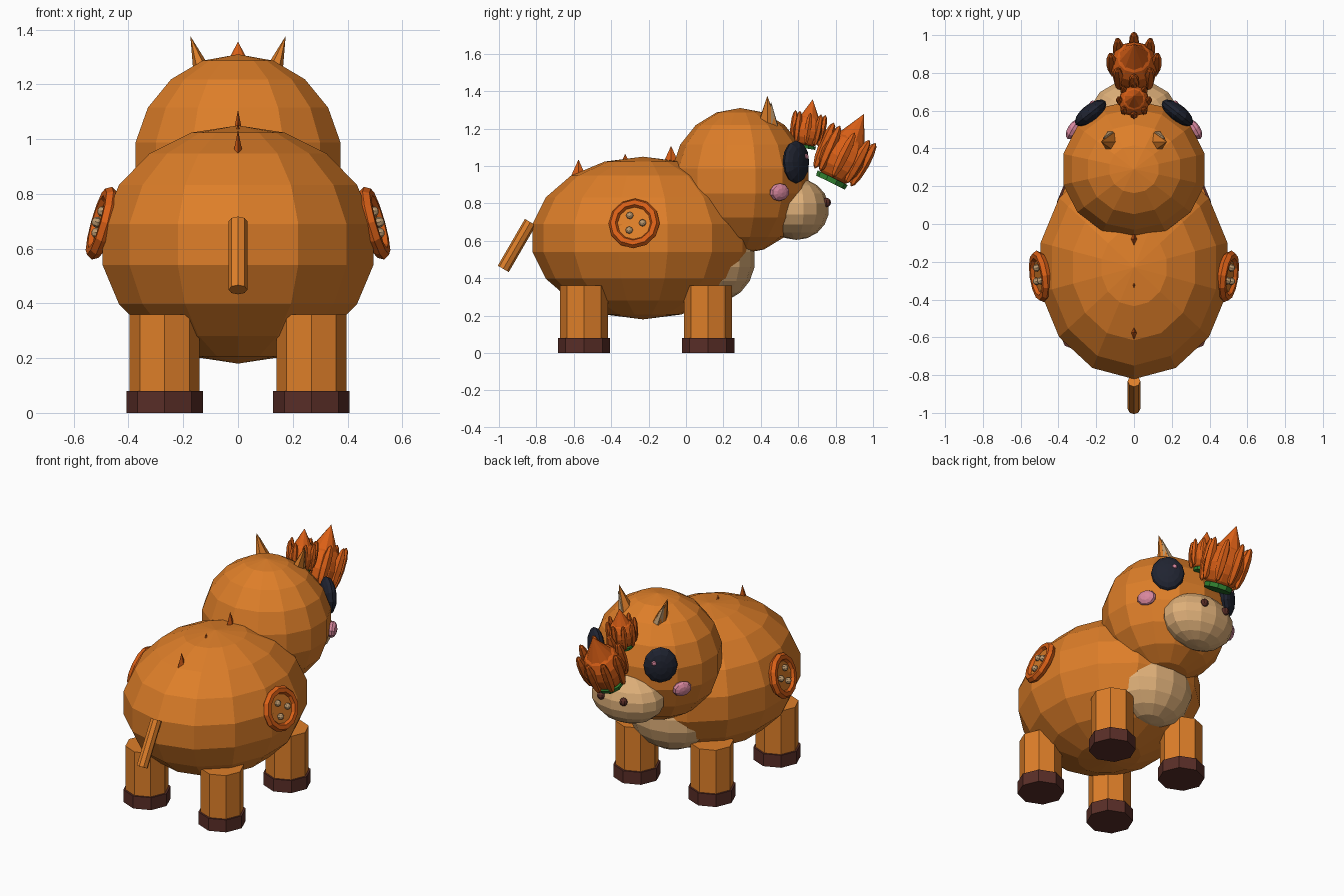
import bpy, bmesh, math
from mathutils import Matrix, Vector

cube = bpy.data.objects.get("Cube")
if cube:
    bpy.data.objects.remove(cube, do_unlink=True)


def material(name, rgb):
    m = bpy.data.materials.new(name)
    m.use_nodes = True
    m.diffuse_color = (*rgb, 1)
    m.node_tree.nodes["Principled BSDF"].inputs["Base Color"].default_value = (*rgb, 1)
    return m


ORANGE = material("warm orange", (0.73, 0.21, 0.022))
BRIGHT = material("bright orange", (0.7, 0.115, 0.008))
CREAM = material("cream", (0.73, 0.43, 0.19))
TAN = material("tan", (0.5, 0.32, 0.16))
BROWN = material("dark brown", (0.1, 0.027, 0.02))
NAVY = material("navy black", (0.014, 0.017, 0.03))
PINK = material("pink", (0.68, 0.24, 0.34))
GREEN = material("leaf green", (0.03, 0.22, 0.03))


def place(loc, axis=(0, 0, 1), scale=(1, 1, 1)):
    """Matrix that puts local z along the axis, scaled in the local frame."""
    axis = Vector(axis)
    upright = abs(axis.x) < 1e-6 and abs(axis.y) < 1e-6
    rot = Matrix() if upright else axis.to_track_quat('Z', 'Y').to_matrix().to_4x4()
    return Matrix.Translation(loc) @ rot @ Matrix.Diagonal((*scale, 1))


def finish(name, bm, mat, matrix):
    bm.transform(matrix)
    bmesh.ops.recalc_face_normals(bm, faces=bm.faces)
    mesh = bpy.data.meshes.new(name)
    bm.to_mesh(mesh)
    bm.free()
    mesh.materials.append(mat)
    ob = bpy.data.objects.new(name, mesh)
    bpy.context.collection.objects.link(ob)
    return ob


def ball(name, mat, matrix, segs=14, rings=9):
    bm = bmesh.new()
    bmesh.ops.create_uvsphere(bm, u_segments=segs, v_segments=rings, radius=1)
    return finish(name, bm, mat, matrix)


def cone(name, mat, matrix, r1=1, r2=0, segs=8):
    """Cone or cylinder from local z 0 to 1."""
    bm = bmesh.new()
    bmesh.ops.create_cone(bm, cap_ends=True, segments=segs, radius1=r1, radius2=r2, depth=1)
    bmesh.ops.translate(bm, verts=bm.verts, vec=(0, 0, 0.5))
    return finish(name, bm, mat, matrix)


def ring(name, mat, matrix, major, minor, segs=12, sides=6):
    bm = bmesh.new()
    loops = []
    for i in range(segs):
        turn = Matrix.Rotation(math.tau * i / segs, 4, 'Z')
        loops.append([bm.verts.new(turn @ Vector((major + minor * math.cos(math.tau * j / sides), 0,
                                                  minor * math.sin(math.tau * j / sides))))
                      for j in range(sides)])
    for i in range(segs):
        a, b = loops[i - 1], loops[i]
        for j in range(sides):
            bm.faces.new((a[j - 1], b[j - 1], b[j], a[j]))
    return finish(name, bm, mat, matrix)


# Body, head, muzzle and chest
ball("body", ORANGE, place((0, -0.23, 0.615), scale=(0.515, 0.6, 0.435)))
ball("head", ORANGE, place((0, 0.29, 0.92), scale=(0.39, 0.37, 0.39)))
ball("muzzle", CREAM, place((0, 0.59, 0.77), scale=(0.235, 0.175, 0.165)))
ball("chest_patch", CREAM, place((0, 0.15, 0.5), scale=(0.27, 0.22, 0.23)))

# Tail
tail_axis = Vector((0, -0.145, -0.25))
cone("tail", ORANGE, place((0, -0.832, 0.7), tail_axis, (0.034, 0.034, tail_axis.length)), 1, 1)

# Back spikes
for label, y, tip in (("rear", -0.575, 1.035), ("middle", -0.325, 1.066), ("front", -0.08, 1.108)):
    cone("back_spike_" + label, BRIGHT, place((0, y, tip - 0.1), scale=(0.02, 0.045, 0.1)), segs=4)

for s, side in ((1, "left"), (-1, "right")):
    # Legs and hooves
    for y, end in ((0.118, "head_end"), (-0.545, "tail_end")):
        cone(f"leg_{end}_{side}", ORANGE, place((s * 0.268, y, 0.04), scale=(0.128, 0.128, 0.32)), 1, 1)
        cone(f"hoof_{end}_{side}", BROWN, place((s * 0.268, y, 0), scale=(0.14, 0.14, 0.08)), 1, 1)

    # Ears with inner ear
    ear_axis = (s * 0.05, 0, 0.15)
    cone("ear_" + side, ORANGE, place((s * 0.122, 0.435, 1.22), ear_axis, (0.058, 0.04, 0.165)), segs=6)
    cone("inner_ear_" + side, TAN, place((s * 0.124, 0.455, 1.22), ear_axis, (0.04, 0.03, 0.13)), segs=6)

    # Eyes, glints, cheeks and nostrils
    eye_axis = Vector((s * 0.62, 0.79, 0)).normalized()
    ball("eye_" + side, NAVY, place((s * 0.23, 0.588, 1.022), eye_axis, (0.1, 0.115, 0.045)), 12, 8)
    ball("eye_glint_" + side, PINK,
         place((s * 0.222, 0.642, 1.05), eye_axis, (0.017, 0.017, 0.01)), 6, 4)
    ball("cheek_" + side, PINK, place((s * 0.322, 0.5, 0.86), (s * 0.85, 0.5, -0.1), (0.06, 0.048, 0.03)), 10, 6)
    ball("nostril_" + side, BROWN, place((s * 0.08, 0.75, 0.805), scale=(0.025,) * 3), 8, 6)

    # Flank button: rim, disc and three studs
    base = place((s * 0.497, -0.277, 0.693), (s * 0.95, -0.14, 0.27))
    ring("button_rim_" + side, BRIGHT, base, 0.112, 0.026)
    cone("button_disc_" + side, ORANGE, base @ place((0, 0, -0.02), scale=(0.1, 0.1, 0.025)), 1, 1, 12)
    for i in range(3):
        a = math.tau * i / 3
        spot = (s * 0.047 * math.cos(a), 0.047 * math.sin(a), 0.012)
        ball(f"button_stud_{i}_{side}", TAN, base @ place(spot, scale=(0.02,) * 3), 8, 6)


def flower(name, loc, axis, size):
    """Closed bud: bulb, ring of petals, pointed tip and green collar; unit height."""
    base = place(loc, axis, (size,) * 3)
    ball(name + "_bulb", BRIGHT, base @ place((0, 0, 0.36), scale=(0.31, 0.31, 0.36)), 12, 8)
    cone(name + "_tip", BRIGHT, base @ place((0, 0, 0.62), scale=(0.2, 0.2, 0.38)), segs=10)
    cone(name + "_collar", GREEN, base @ place((0, 0, 0.0), scale=(0.21, 0.21, 0.07)), 1, 1.05, 10)
    for i in range(8):
        turn = Matrix.Rotation(math.tau * i / 8, 4, 'Z')
        ball(f"{name}_petal_{i}", BRIGHT,
             base @ turn @ place((0.285, 0, 0.4), (0.06, 0, 1), (0.075, 0.075, 0.33)), 6, 6)


# Buds on the snout and forehead
flower("large_bud", (0, 0.772, 0.912), (0, 0.44, 0.9), 0.407)
flower("small_bud", (0, 0.635, 1.095), (0, 0.16, 0.98), 0.265)
